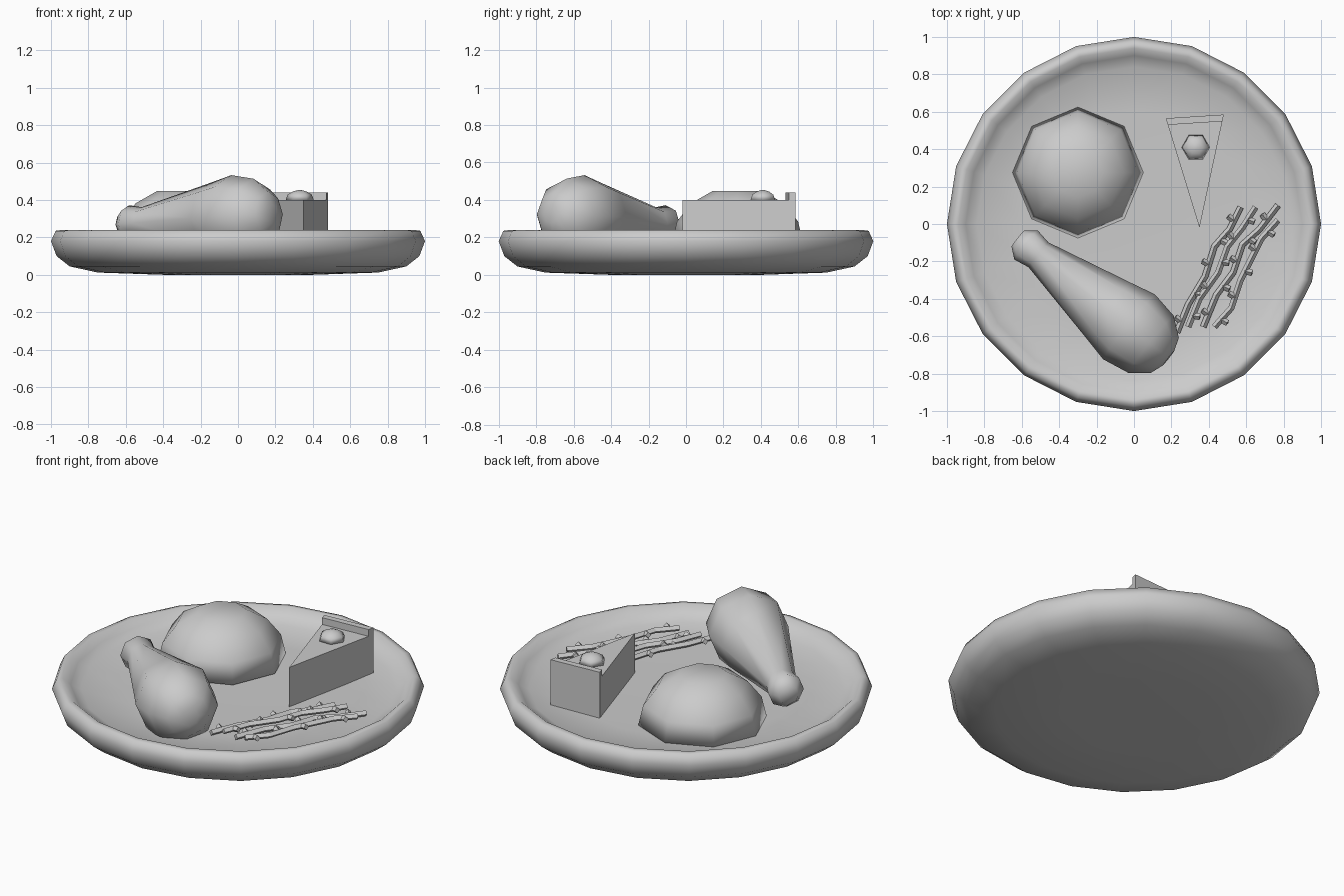
import bpy, bmesh, math
from mathutils import Vector, Matrix

if "Cube" in bpy.data.objects:
    bpy.data.objects.remove(bpy.data.objects["Cube"], do_unlink=True)

grey = bpy.data.materials.new("plain_grey")
grey.use_nodes = True
COLOUR = (0.6, 0.6, 0.6, 1)
grey.diffuse_color = COLOUR
grey.node_tree.nodes["Principled BSDF"].inputs["Base Color"].default_value = COLOUR


def add_mesh(name, bm, smooth=False):
    bmesh.ops.recalc_face_normals(bm, faces=bm.faces)
    mesh = bpy.data.meshes.new(name)
    bm.to_mesh(mesh)
    bm.free()
    for face in mesh.polygons:
        face.use_smooth = smooth
    mesh.materials.append(grey)
    obj = bpy.data.objects.new(name, mesh)
    bpy.context.collection.objects.link(obj)
    return obj


def lathe(name, profile, sides, matrix=Matrix(), turn=0.0):
    """Closed solid of (radius, height) rings about local z, capped at both ends."""
    bm = bmesh.new()
    rings = []
    for r, h in profile:
        angles = [turn + 2 * math.pi * i / sides for i in range(sides)]
        rings.append([bm.verts.new(matrix @ Vector((r * math.cos(a), r * math.sin(a), h)))
                      for a in angles])
    for low, high in zip(rings, rings[1:]):
        for i in range(sides):
            j = (i + 1) % sides
            bm.faces.new((low[i], low[j], high[j], high[i]))
    bm.faces.new(rings[0][::-1])
    bm.faces.new(rings[-1])
    return add_mesh(name, bm, True)


def prism(name, outline, bottom, top):
    bm = bmesh.new()
    face = bm.faces.new([bm.verts.new((x, y, bottom)) for x, y in outline])
    out = bmesh.ops.extrude_face_region(bm, geom=[face])
    verts = [v for v in out["geom"] if isinstance(v, bmesh.types.BMVert)]
    bmesh.ops.translate(bm, vec=(0, 0, top - bottom), verts=verts)
    return add_mesh(name, bm)


# Plate with a rounded rim and a shallow floor
lathe("plate", [(0.4, 0), (0.75, 0.012), (0.9, 0.045), (0.97, 0.1), (1, 0.18), (0.975, 0.235),
                (0.94, 0.24), (0.9, 0.205), (0.84, 0.175), (0.6, 0.168), (0.2, 0.165)], 20)

# Mound with a flat top
steps = [math.radians(22.5 * i) for i in range(4)]
lathe("mound", [(0.35 * math.cos(a), 0.3 * math.sin(a)) for a in steps], 8,
      Matrix.Translation((-0.3, 0.275, 0.17)))

# Drumstick lying across the front, knob to the back right
start = Vector((-0.605, -0.09, 0.27))
axis = Vector((0.78, -0.62, 0.055)).normalized()
side = axis.cross(Vector((0, 0, 1))).normalized()
up = side.cross(axis)
frame = Matrix((up, side, axis)).transposed().to_4x4()
frame.translation = start
lathe("drumstick", [(0.055, -0.02), (0.1, 0.035), (0.085, 0.12), (0.19, 0.6), (0.222, 0.74),
                    (0.195, 0.89), (0.12, 0.985), (0.05, 1.01)], 8, frame)

# Pie slice, raised crust and berry
tip, left, right = Vector((0.35, -0.02)), Vector((0.48, 0.585)), Vector((0.17, 0.565))
prism("pie_slice", [tip, left, right], 0.165, 0.4)
prism("pie_crust", [left.lerp(tip, 0.06), left, right, right.lerp(tip, 0.06)], 0.165, 0.44)
lathe("berry", [(0.075, 0), (0.065, 0.028), (0.038, 0.045), (0.012, 0.052)], 6,
      Matrix.Translation((0.33, 0.41, 0.4)))

# Wavy green stems with short side stubs
STEMS = {
    "stem_1": [(0.23, -0.58), (0.29, -0.43), (0.38, -0.28), (0.43, -0.12), (0.51, -0.03), (0.57, 0.09)],
    "stem_2": [(0.29, -0.55), (0.35, -0.4), (0.45, -0.26), (0.5, -0.12), (0.58, -0.02), (0.65, 0.09)],
    "stem_3": [(0.37, -0.55), (0.44, -0.38), (0.53, -0.26), (0.58, -0.11), (0.67, -0.03), (0.77, 0.1)],
    "stem_4": [(0.43, -0.55), (0.52, -0.45), (0.57, -0.3), (0.63, -0.18), (0.68, -0.08), (0.77, 0.02)],
}


def add_line(curve, points):
    line = curve.splines.new("POLY")
    line.points.add(len(points) - 1)
    for p, co in zip(line.points, points):
        p.co = (*co, 1)


for n, (name, path) in enumerate(STEMS.items()):
    curve = bpy.data.curves.new(name, "CURVE")
    curve.dimensions = "3D"
    curve.bevel_depth = 0.017
    curve.bevel_resolution = 0
    curve.use_fill_caps = True
    height = 0.195 + 0.012 * (n % 2)
    points = [Vector((x, y, height)) for x, y in path]
    add_line(curve, points)
    for i, (a, b) in enumerate(zip(points, points[1:])):
        along = (b - a).normalized()
        out = Vector((along.y, -along.x, 0)) * (1 if (i + n) % 2 else -1)
        base = a.lerp(b, 0.4)
        add_line(curve, [base, base + out * 0.038 + along * 0.008 + Vector((0, 0, 0.006))])
    obj = bpy.data.objects.new(name, curve)
    curve.materials.append(grey)
    bpy.context.collection.objects.link(obj)
    for spline in curve.splines:
        spline.use_smooth = False
